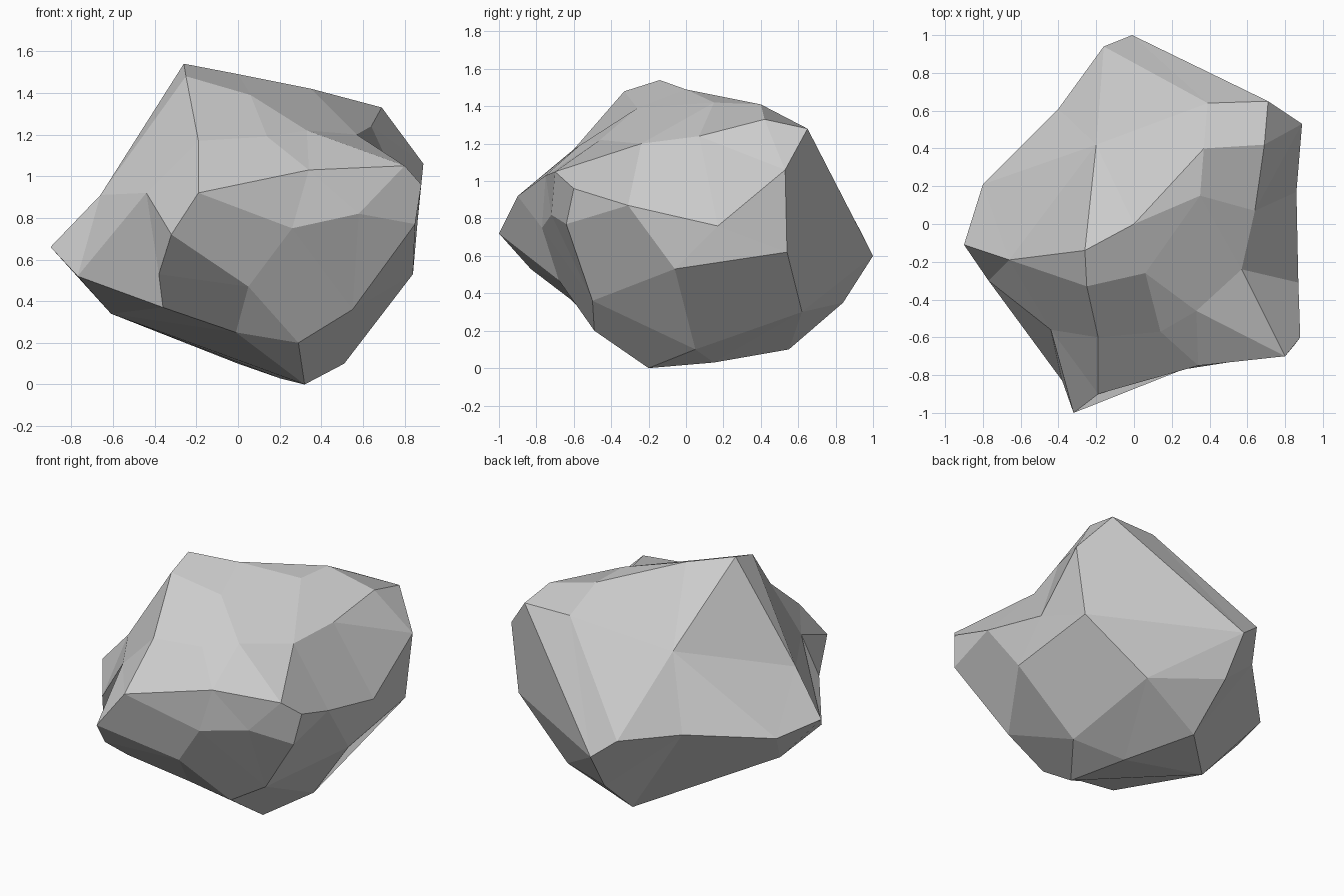
import bpy, bmesh
from mathutils import Vector

# Key corners of the boulder, grouped by region
crown = [(-.26, -.14, 1.54), (-.25, -.33, 1.48), (0, 0, 1.49), (.35, .15, 1.42),
         (.37, .40, 1.41), (.69, .42, 1.33), (.71, .65, 1.28), (.39, .64, 1.28)]
back = [(-.66, -.19, .91), (-.9, -.11, .66), (-.8, .21, .63), (-.4, .61, .70),
        (-.16, .94, .72), (-.01, 1, .6), (.89, .53, 1.06), (-.2, .42, 1.12)]
nose = [(-.19, -.6, 1.17), (-.19, -.9, .92), (-.32, -1, .72), (-.38, -.83, .53),
        (-.36, -.62, .37), (-.77, -.3, .52), (-.44, -.56, .92)]
hollow = [(.06, -.26, 1.39), (.14, -.57, 1.19), (.33, -.46, 1.22),
          (.57, -.24, 1.2), (.64, .07, 1.24)]
right = [(.34, -.75, 1.03), (.80, -.70, 1.05), (.88, -.6, .96), (.85, -.64, .77),
         (.87, -.31, .87), (.86, .17, .76), (.84, -.06, .53), (.83, .54, .62)]
front = [(.26, -.77, .75), (.58, -.72, .82), (.05, -.68, .47), (.55, -.5, .36),
         (.29, -.49, .2), (-.01, -.5, .25)]
base = [(.32, -.2, 0), (.2, .15, .03), (0, .55, .1), (.51, .05, .1),
        (-.61, -.1, .34), (0, .84, .35), (.42, .62, .3)]

# Skin the corners on a unit sphere, then push them out so hollows survive
centre = Vector((0, 0, .75))
bm = bmesh.new()
target = {}
for p in crown + back + nose + hollow + right + front + base:
    co = Vector(p)
    target[bm.verts.new((co - centre).normalized())] = co
bmesh.ops.convex_hull(bm, input=bm.verts[:])
for v in bm.verts:
    v.co = target[v]

# Merge nearly flat triangle pairs into quads
bmesh.ops.join_triangles(bm, faces=bm.faces[:], angle_face_threshold=.15,
                         angle_shape_threshold=1.0)
bmesh.ops.recalc_face_normals(bm, faces=bm.faces[:])

mesh = bpy.data.meshes.new("boulder")
bm.to_mesh(mesh)
bm.free()
boulder = bpy.data.objects.new("boulder", mesh)
bpy.context.collection.objects.link(boulder)
